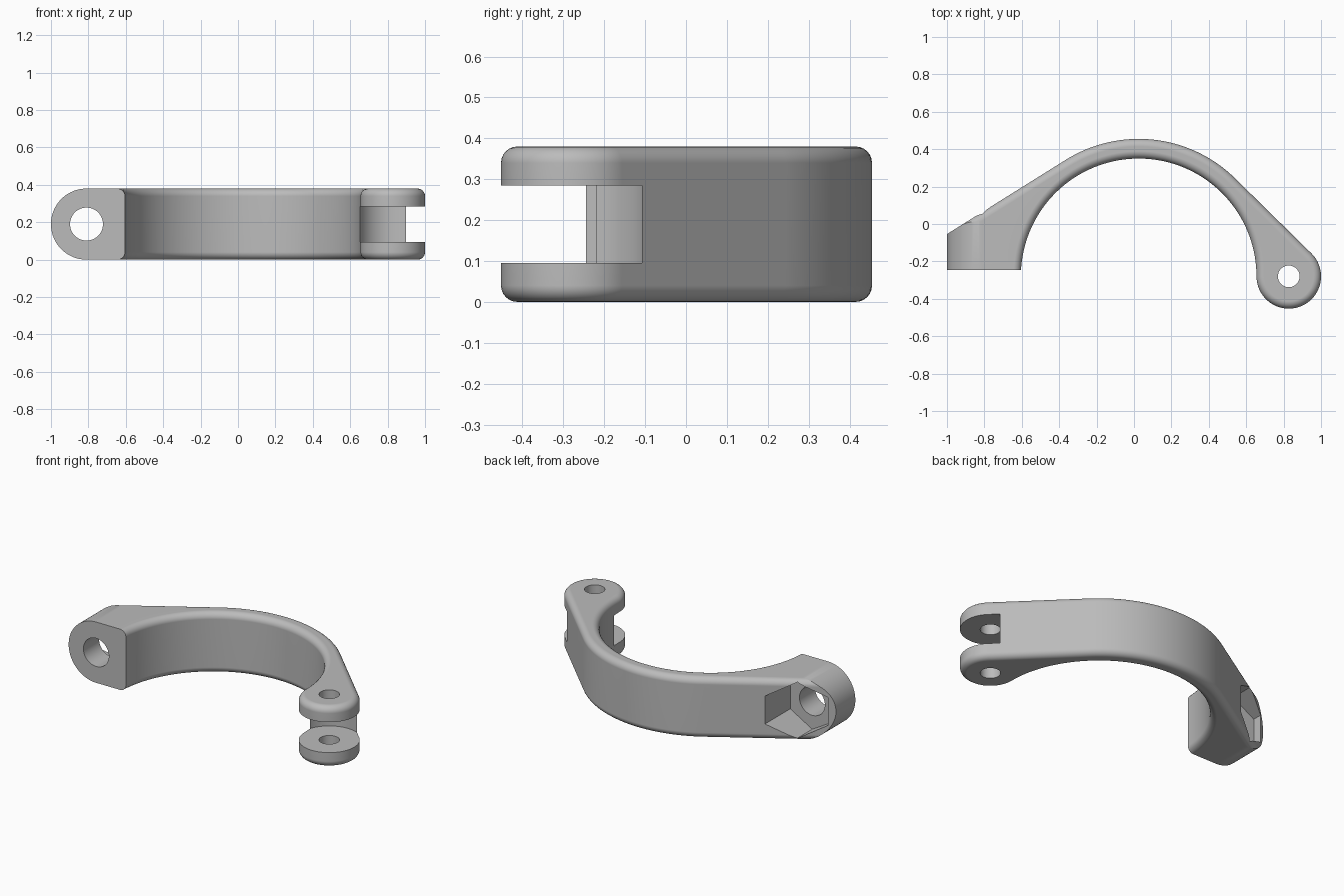
import bpy, bmesh
from math import sin, cos, pi, acos, radians

cube = bpy.data.objects.get("Cube")
if cube:
    bpy.data.objects.remove(cube, do_unlink=True)

HEIGHT, MID = 0.38, 0.19
FILLET = 0.04
RING = (0.025, -0.28)      # centre of the half ring
R_IN, R_OUT = 0.63, 0.735
LUG = (0.8275, -0.28)      # hinge pin centre
R_LUG = 0.1725
BOLT_X = -0.81             # bolt axis, runs along y


def arc(c, r, a0, a1, n):
    return [(c[0] + r * cos(a0 + (a1 - a0) * i / n),
             c[1] + r * sin(a0 + (a1 - a0) * i / n)) for i in range(n + 1)]


def loft(name, rings):
    """Solid from stacked closed rings of 3D points."""
    bm = bmesh.new()
    rows = [[bm.verts.new(p) for p in ring] for ring in rings]
    n = len(rows[0])
    for a, b in zip(rows, rows[1:]):
        for i in range(n):
            j = (i + 1) % n
            bm.faces.new((a[i], a[j], b[j], b[i]))
    bm.faces.new(rows[0])
    bm.faces.new(rows[-1])
    bmesh.ops.recalc_face_normals(bm, faces=bm.faces)
    me = bpy.data.meshes.new(name)
    bm.to_mesh(me)
    bm.free()
    ob = bpy.data.objects.new(name, me)
    bpy.context.collection.objects.link(ob)
    return ob


def prism(name, pts, axis, lo, hi):
    if axis == "z":
        return loft(name, [[(u, v, h) for u, v in pts] for h in (lo, hi)])
    return loft(name, [[(u, h, v) for u, v in pts] for h in (lo, hi)])


def circle(c, r, n=64, start=0.0):
    return arc(c, r, start, start + 2 * pi, n)[:-1]


def outline(d):
    """Clamp outline, moved inward by d."""
    tangent = acos((R_OUT - R_LUG) / (LUG[0] - RING[0]))
    left = radians(122)
    pts = [(RING[0] - R_IN - d, -0.4)]
    pts += arc(RING, R_IN + d, pi, 0, 72)
    pts += arc(LUG, R_LUG - d, pi, 2 * pi + tangent, 48)[1:]
    pts += arc(RING, R_OUT - d, tangent, left, 36)
    x, y = pts[-1]
    pts.append((x - 0.9 * sin(left), y + 0.9 * cos(left)))
    pts.append((pts[-1][0], -0.4))
    return pts


# Clamp body with rounded rims
steps = 6
rims = [(FILLET * (1 - sin(t)), FILLET * (1 - cos(t)))
        for t in (pi / 2 * i / steps for i in range(steps + 1))]
layers = rims + [(d, HEIGHT - z) for d, z in reversed(rims)]
body = loft("clamp_half", [[(x, y, z) for x, y in outline(d)] for d, z in layers])

# Cutters: rounded bolt end, flat joint face, bolt hole, nut pocket, hinge slot, pin hole
end = arc((BOLT_X, MID), 0.1901, pi / 2, 3 * pi / 2, 40)
end += [(BOLT_X, -0.1), (1.2, -0.1), (1.2, 0.5), (BOLT_X, 0.5)]
joint = [(-1.4, -0.7), (-0.3, -0.7), (-0.3, -0.245), (-1.4, -0.245)]
cuts = [
    (prism("bolt_end_cutter", end, "y", -1, 1), "INTERSECT"),
    (prism("joint_cutter", joint, "z", -0.2, 0.6), "DIFFERENCE"),
    (prism("bolt_hole_cutter", circle((BOLT_X, MID), 0.088), "y", -0.5, 0.5), "DIFFERENCE"),
    (prism("nut_cutter", circle((BOLT_X, MID), 0.175, 6, pi / 2), "y", -0.09, 0.5), "DIFFERENCE"),
    (prism("hinge_slot_cutter", circle(LUG, 0.186, 96), "z", 0.095, 0.285), "DIFFERENCE"),
    (prism("pin_hole_cutter", circle(LUG, 0.058, 48), "z", -0.2, 0.6), "DIFFERENCE"),
]

bpy.ops.object.select_all(action="DESELECT")
bpy.context.view_layer.objects.active = body
body.select_set(True)
for cutter, op in cuts:
    cutter.hide_render = True
    mod = body.modifiers.new(cutter.name, "BOOLEAN")
    mod.operation, mod.object, mod.solver = op, cutter, "EXACT"
    bpy.ops.object.modifier_apply(modifier=mod.name)
    bpy.data.objects.remove(cutter, do_unlink=True)

# Smooth curves, sharp machined edges
bpy.ops.object.shade_smooth_by_angle(angle=radians(30))
weighted = body.modifiers.new("weighted_normals", "WEIGHTED_NORMAL")
weighted.keep_sharp = True

# Plain grey
grey = bpy.data.materials.new("plain_grey")
grey.use_nodes = True
colour = (0.5, 0.5, 0.5, 1)
grey.diffuse_color = colour
grey.node_tree.nodes["Principled BSDF"].inputs["Base Color"].default_value = colour
body.data.materials.clear()
body.data.materials.append(grey)
